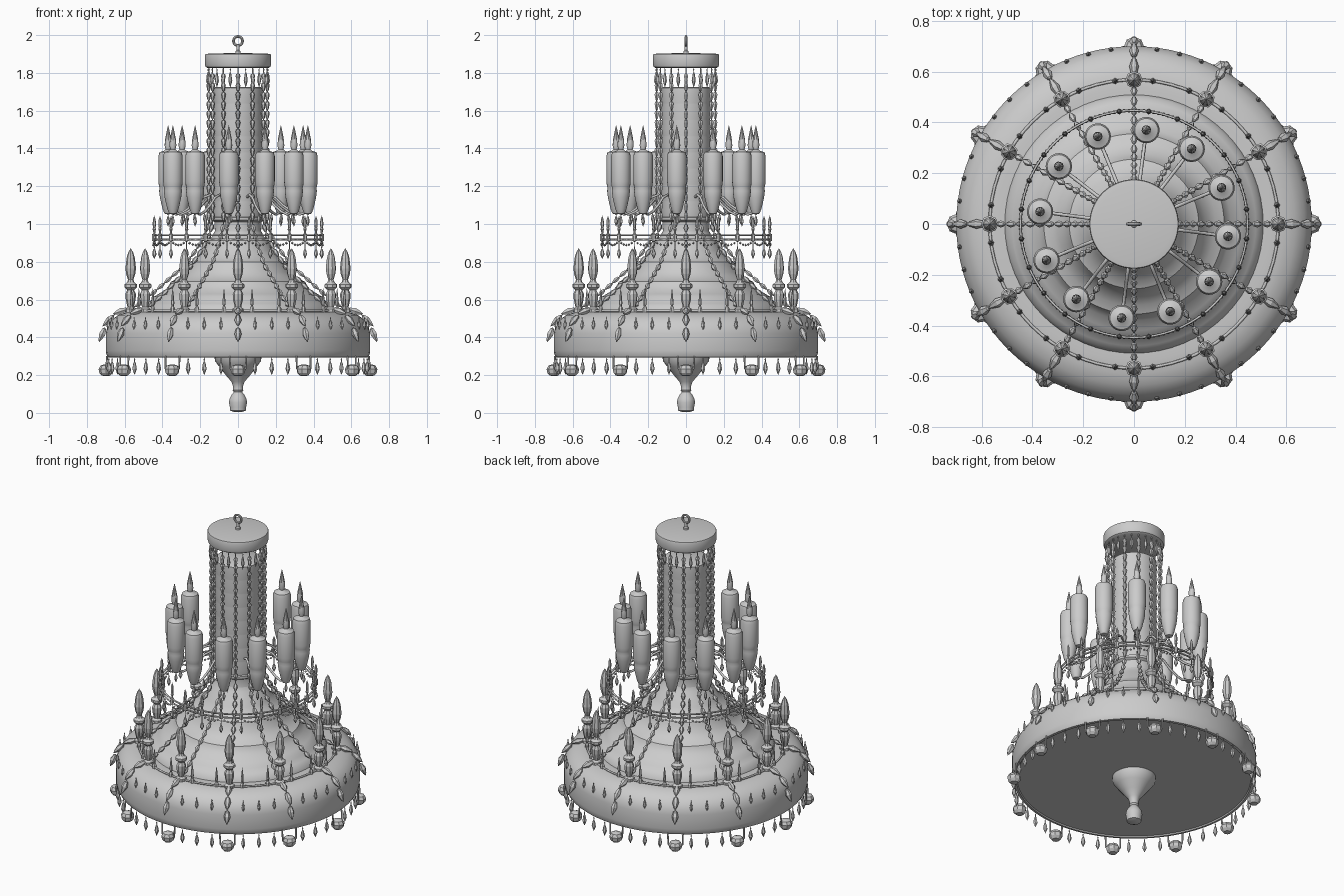
import bpy, bmesh, math
from mathutils import Vector, Matrix

if "Cube" in bpy.data.objects:
    bpy.data.objects.remove(bpy.data.objects["Cube"])

UP = Matrix.Identity(3)


def lathe(bm, prof, seg, pos=(0, 0, 0), rot=UP):
    """Revolve (radius, z) points about z, then rotate and move."""
    rings = []
    for r, z in prof:
        n = 1 if r < 1e-5 else seg
        rings.append([bm.verts.new(rot @ Vector((r * math.cos(2 * math.pi * k / seg),
                      r * math.sin(2 * math.pi * k / seg), z)) + Vector(pos)) for k in range(n)])
    for a, b in zip(rings, rings[1:]):
        for k in range(seg):
            j = (k + 1) % seg
            f = [a[k % len(a)], a[j % len(a)], b[j % len(b)], b[k % len(b)]]
            f = list(dict.fromkeys(f))
            if len(f) > 2:
                bm.faces.new(f)


def finish(name, bm, angle=None):
    bmesh.ops.recalc_face_normals(bm, faces=bm.faces)
    me = bpy.data.meshes.new(name)
    bm.to_mesh(me)
    bm.free()
    ob = bpy.data.objects.new(name, me)
    bpy.context.collection.objects.link(ob)
    if angle:
        bpy.ops.object.select_all(action='DESELECT')
        ob.select_set(True)
        bpy.context.view_layer.objects.active = ob
        bpy.ops.object.shade_smooth_by_angle(angle=math.radians(angle))
    return ob


def solid(name, prof, seg=64):
    bm = bmesh.new()
    lathe(bm, prof, seg)
    return finish(name, bm, 35)


def polar(r, deg, z=0):
    a = math.radians(deg)
    return (r * math.cos(a), r * math.sin(a), z)


def circle_of(name, prof, seg, r, angles, smooth=None):
    bm = bmesh.new()
    for a in angles:
        lathe(bm, prof, seg, polar(r, a), Matrix.Rotation(math.radians(a), 3, 'Z'))
    return finish(name, bm, smooth)


def drop(z0, z1, r):
    """Faceted hanging crystal."""
    h = z1 - z0
    return [(0, z0), (r, z0 + .35 * h), (r * .6, z0 + .65 * h), (r * .15, z0 + .8 * h), (r * .3, z0 + .9 * h), (0, z1)]


def wires(name, paths, radius, cyclic=False):
    cu = bpy.data.curves.new(name, 'CURVE')
    cu.dimensions = '3D'
    cu.bevel_depth, cu.bevel_resolution, cu.use_fill_caps = radius, 1, True
    for p in paths:
        sp = cu.splines.new('POLY')
        sp.points.add(len(p) - 1)
        for q, c in zip(sp.points, p):
            q.co = (*c, 1)
        sp.use_cyclic_u = cyclic
    ob = bpy.data.objects.new(name, cu)
    bpy.context.collection.objects.link(ob)


def along(path, step):
    """Evenly spaced (point, direction) samples on an (r, z) polyline."""
    pts = [Vector(p) for p in path]
    left = step / 2
    for a, b in zip(pts, pts[1:]):
        d = b - a
        t = left
        while t < d.length:
            yield a + d.normalized() * t, d.normalized()
            t += step
        left = t - d.length


A12 = [30 * k for k in range(12)]
A24 = [15 * k + 7.5 for k in range(24)]
LAMPS = [30 * k - 7.5 for k in range(12)]

# hanging ring and ceiling canopy
bpy.ops.mesh.primitive_torus_add(major_radius=.024, minor_radius=.007, major_segments=24, minor_segments=8,
                                 location=(0, 0, 1.969), rotation=(math.pi / 2, 0, 0))
bpy.context.object.name = "hanging_ring"
solid("ring_stem", [(0, 1.89), (.014, 1.89), (.014, 1.915), (.008, 1.92), (.008, 1.95), (0, 1.95)], 16)
solid("canopy", [(0, 1.825), (.16, 1.825), (.171, 1.832), (.175, 1.845), (.176, 1.89),
                 (.173, 1.899), (.15, 1.903), (0, 1.905)])

# ribbed central column
col = [(0, 1.725), (.12, 1.725)]
for k in range(8):
    z = 1.72 - k * .086
    col += [(.128, z), (.131, z - .043), (.128, z - .08)]
col += [(.14, 1.035), (.14, 1.02), (.125, 1.01), (.122, .95), (.13, .935), (0, .935)]
solid("column", col)

# stepped skirt and broad base drum
solid("skirt", [(.125, .96), (.135, .935), (.16, .91), (.185, .86), (.225, .815), (.255, .80), (.262, .785),
                (.28, .745), (.32, .71), (.355, .695), (.362, .68), (.38, .655), (.42, .63), (.445, .615),
                (.455, .60), (.48, .58), (.50, .565), (.51, .535)])
solid("base_drum", [(0, .30), (.67, .30), (.675, .293), (.69, .295), (.697, .31), (.70, .33), (.70, .42),
                    (.692, .455), (.672, .49), (.635, .518), (.59, .533), (.54, .538), (.50, .538), (0, .538)], 96)
solid("bottom_finial", [(0, .30), (.125, .30), (.122, .275), (.10, .245), (.065, .20), (.035, .165), (.026, .14),
                        (.028, .12), (.022, .11), (.032, .098), (.045, .075), (.048, .055), (.043, .03),
                        (.042, .012), (.025, .006), (0, .005)], 32)

# bead strands down the column
bm = bmesh.new()
bead = [(0, -.026), (.007, -.02), (.013, .008), (.009, .019), (0, .022)]
for a in A12:
    for k in range(16):
        lathe(bm, bead, 6, polar(.155, a, 1.775 - k * .049))
finish("column_beads", bm)

# bead strands sweeping over the skirt and the drum
skirt_path = [(.155, 1.0), (.185, .92), (.235, .845), (.29, .775), (.37, .705), (.46, .625), (.54, .565)]
rim_path = [(.585, .55), (.645, .53), (.69, .485), (.73, .39)]
bm = bmesh.new()
for a in A12:
    spin = Matrix.Rotation(math.radians(a), 3, 'Z')
    for path, step, fat in ((skirt_path, .05, .014), (rim_path, .082, .019)):
        for p, d in along(path, step):
            q = spin @ Vector((d.x, 0, d.y)).to_track_quat('Z', 'Y').to_matrix()
            h = step * .52
            lathe(bm, [(0, -h), (fat * .6, -h * .8), (fat, -h * .1), (fat * .5, h * .6), (0, h)], 6, polar(p.x, a, p.y), q)
finish("skirt_beads", bm)
wires("strand_wires", [[polar(r, a, z) for r, z in [(.155, 1.825)] + skirt_path + rim_path[:3]] for a in A12], .003)

# canopy fringe
circle_of("canopy_fringe", drop(1.72, 1.828, .011), 6, .158, [15 * k for k in range(24)])

# lamps: pointed cup, shade and flame tip
circle_of("lamps", [(0, 1.05), (.02, 1.055), (.03, 1.08), (.044, 1.14), (.048, 1.175), (.046, 1.19), (.049, 1.20),
                    (.052, 1.225), (.052, 1.36), (.046, 1.38), (.022, 1.388), (.014, 1.395), (0, 1.395)],
          20, .373, LAMPS, 35)
circle_of("flame_tips", [(0, 1.385), (.012, 1.388), (.019, 1.415), (.016, 1.45), (.007, 1.495), (0, 1.525)],
          10, .373, LAMPS, 35)
arm = [(.12, 1.14), (.16, 1.155), (.20, 1.14), (.24, 1.10), (.29, 1.065), (.33, 1.05), (.373, 1.065)]
wires("lamp_arms", [[polar(r, a, z) for r, z in arm] for a in LAMPS], .007)
circle_of("lamp_drops", drop(.985, 1.06, .010), 6, .373, LAMPS)
circle_of("arm_drops", drop(1.0, 1.07, .009), 6, .29, LAMPS)

# middle gallery ring with small candles and drops
for i, z in enumerate((.94, .918)):
    wires("gallery_ring_%d" % i, [[polar(.447, 5 * k, z) for k in range(72)]], .005, True)
circle_of("gallery_candles", [(0, .905), (.011, .91), (.012, .945), (.005, .95), (.006, .965), (.010, .97), (.007, .98),
                              (.009, 1.0), (.007, 1.025), (0, 1.045)], 6, .447, A24)
circle_of("gallery_drops", drop(.815, .885, .012), 6, .447, A24)
wires("drop_wires", [[polar(.447, a, .88), polar(.447, a, .92)] for a in A24], .002)
bm = bmesh.new()
for k in range(24):
    for j in range(1, 6):
        z = .91 - .022 * math.sin(math.pi * j / 6)
        lathe(bm, [(0, -.008), (.008, 0), (0, .008)], 6, polar(.447, 7.5 + 15 * k + 2.5 * j, z))
finish("gallery_swags", bm)

# lower gallery: rail, faceted candle posts and spikes
wires("lower_rail", [[polar(.568, 5 * k, .541) for k in range(72)]], .006, True)
circle_of("candle_posts", [(0, .535), (.030, .535), (.030, .55), (.017, .56), (.026, .60), (.028, .63), (.018, .65),
                           (.034, .665), (.034, .68), (.020, .69), (.014, .705), (.024, .735), (.028, .765),
                           (.022, .82), (.013, .85), (0, .872)], 8, .568, A12)
circle_of("rail_spikes", [(0, .53), (.012, .535), (.012, .555), (.006, .565), (.009, .58), (.006, .62), (0, .665)],
          6, .568, A24)

# drops on the drum shoulder
circle_of("shoulder_drops", drop(.435, .51, .010), 6, .693, [7.5 * k for k in range(48) if k % 4])

# rim fringe and crystal cups
circle_of("rim_fringe", drop(.2, .293, .013), 6, .69, [7.5 * k for k in range(48) if k % 4])
circle_of("crystal_cups", [(0, .195), (.022, .197), (.036, .212), (.040, .232), (.030, .25), (.012, .256), (0, .257)],
          8, .698, A12)
prongs = []
for a in A12:
    for s in (-3.6, 3.6):
        prongs.append([polar(.698, a + s * .4, .215), polar(.698, a + s * .95, .235), polar(.695, a + s, .30)])
wires("cup_prongs", prongs, .005)
